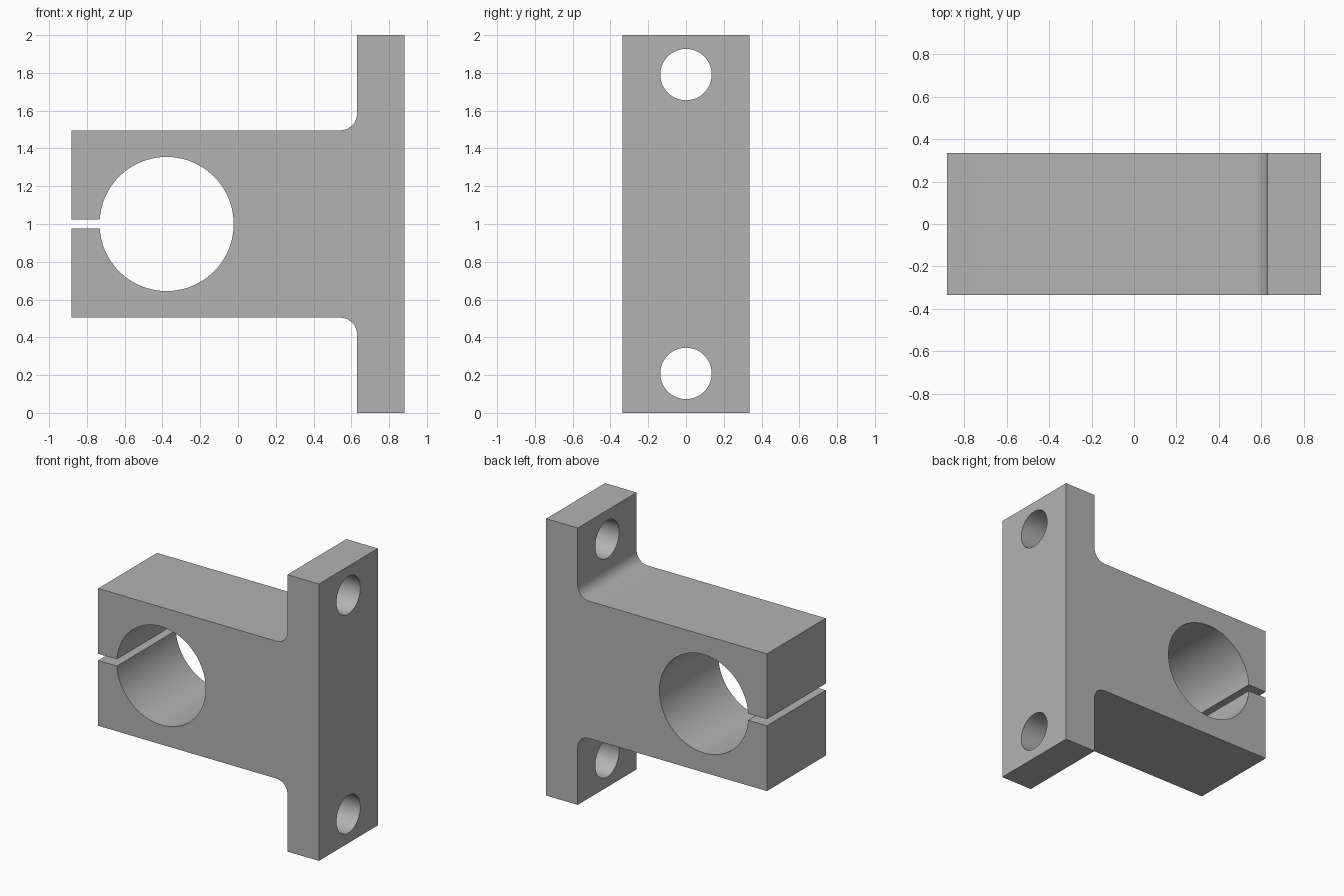
import bpy
import bmesh
from math import asin, cos, sin, pi, radians
from mathutils import Matrix

if "Cube" in bpy.data.objects:
    bpy.data.objects.remove(bpy.data.objects["Cube"], do_unlink=True)

MID = 1.0                       # height of the symmetry plane
LEFT, RIGHT, PLATE = -0.882, 0.882, 0.63
ARM, HALF_DEPTH, FILLET = 0.496, 0.336, 0.088
BORE_X, BORE_R, SLOT = -0.378, 0.355, 0.024
BOLT_R, BOLT_OFFSET = 0.136, 0.791


def arc(cx, cz, r, start, end, steps):
    angles = [start + (end - start) * i / steps for i in range(steps + 1)]
    return [(cx + r * cos(a), cz + r * sin(a)) for a in angles]


def link(name, bm):
    mesh = bpy.data.meshes.new(name)
    bm.to_mesh(mesh)
    bm.free()
    obj = bpy.data.objects.new(name, mesh)
    bpy.context.collection.objects.link(obj)
    return obj


# Upper half of the outline, mirrored below, closed through slot and bore
upper = [(LEFT, SLOT), (LEFT, ARM)]
upper += arc(PLATE - FILLET, ARM + FILLET, FILLET, -pi / 2, 0, 12)
upper += [(PLATE, MID), (RIGHT, MID)]
lower = [(x, -z) for x, z in reversed(upper)]
lip = asin(SLOT / BORE_R)
bore = arc(BORE_X, 0, BORE_R, -pi + lip, pi - lip, 96)
outline = upper + lower + bore

# Clamp body with mounting plate
bm = bmesh.new()
face = bm.faces.new([bm.verts.new((x, -HALF_DEPTH, z + MID)) for x, z in outline])
swept = bmesh.ops.extrude_face_region(bm, geom=[face])["geom"]
bmesh.ops.translate(bm, vec=(0, 2 * HALF_DEPTH, 0),
                    verts=[v for v in swept if isinstance(v, bmesh.types.BMVert)])
bmesh.ops.recalc_face_normals(bm, faces=bm.faces)
body = link("shaft_clamp_bracket", bm)

grey = bpy.data.materials.new("plain grey")
grey.use_nodes = True
grey.diffuse_color = (0.45, 0.45, 0.45, 1)
grey.node_tree.nodes["Principled BSDF"].inputs["Base Color"].default_value = (0.45, 0.45, 0.45, 1)
body.data.materials.append(grey)

# Bolt holes through the plate
bm = bmesh.new()
for side in (-1, 1):
    place = (Matrix.Translation(((PLATE + RIGHT) / 2, 0, MID + side * BOLT_OFFSET))
             @ Matrix.Rotation(pi / 2, 4, "Y"))
    bmesh.ops.create_cone(bm, cap_ends=True, segments=64, radius1=BOLT_R,
                          radius2=BOLT_R, depth=0.5, matrix=place)
cutter = link("bolt_hole_cutter", bm)
cutter.data.materials.append(grey)
cutter.hide_render = True

bpy.ops.object.select_all(action="DESELECT")
body.select_set(True)
bpy.context.view_layer.objects.active = body
cut = body.modifiers.new("bolt_holes", "BOOLEAN")
cut.operation = "DIFFERENCE"
cut.solver = "EXACT"
cut.object = cutter
bpy.ops.object.modifier_apply(modifier=cut.name)
bpy.data.objects.remove(cutter, do_unlink=True)

# Smooth bores and fillets, crisp edges
bpy.ops.object.shade_smooth_by_angle(angle=radians(30))
